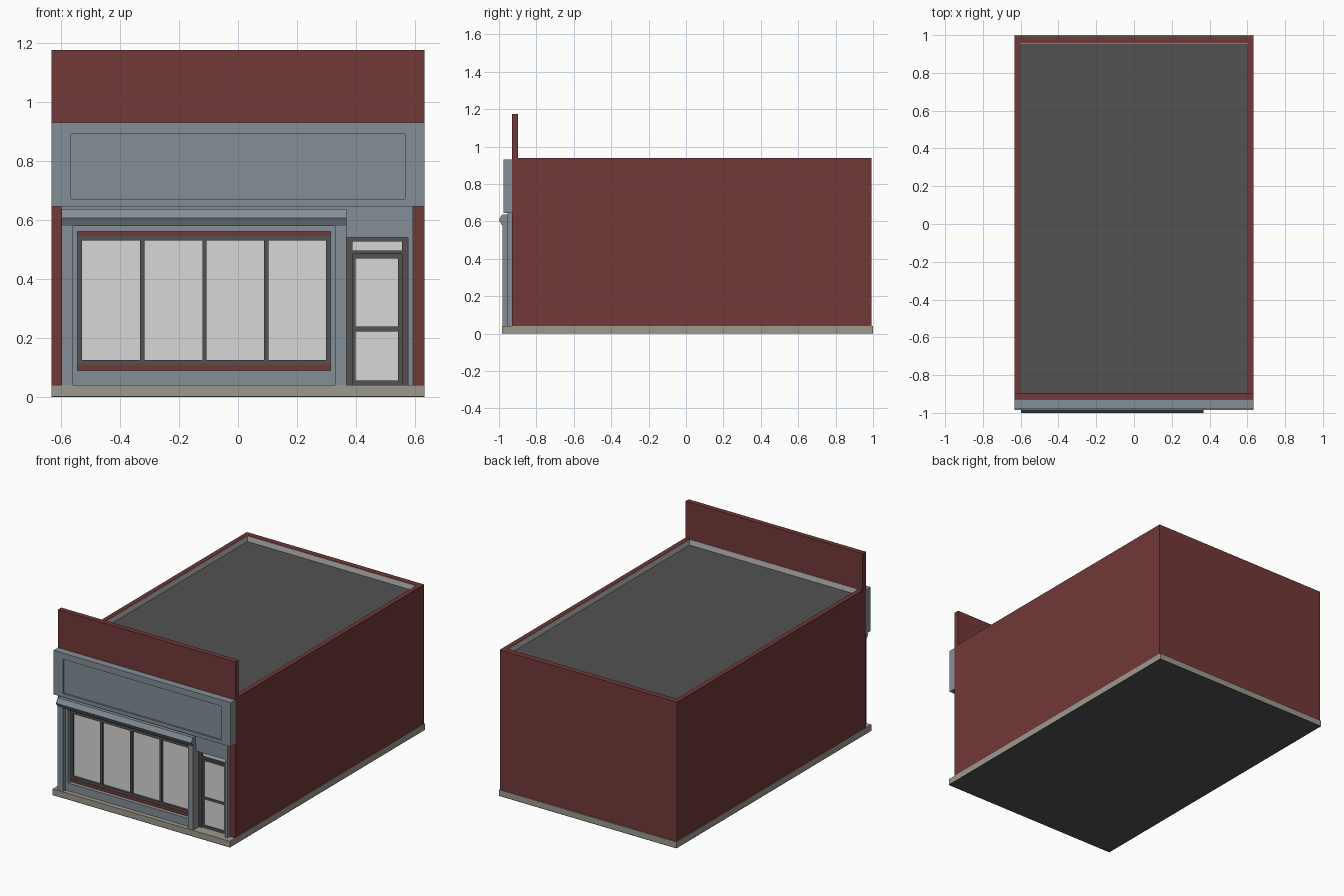
import bpy, bmesh

if "Cube" in bpy.data.objects:
    bpy.data.objects.remove(bpy.data.objects["Cube"])


def material(name, r, g, b):
    lin = [((c / 255 + 0.055) / 1.055) ** 2.4 for c in (r, g, b)]
    m = bpy.data.materials.new(name)
    m.diffuse_color = (*lin, 1)
    m.use_nodes = True
    m.node_tree.nodes["Principled BSDF"].inputs["Base Color"].default_value = m.diffuse_color
    return m


RED = material("brick_red", 114, 56, 56)
SLATE = material("slate_grey_paint", 133, 143, 151)
DARK = material("dark_grey", 82, 82, 82)
GLASS = material("pale_glass", 215, 215, 215)
STONE = material("beige_stone", 156, 152, 142)
LINING = material("light_grey", 195, 192, 192)


def finish(name, bm, mat):
    bmesh.ops.recalc_face_normals(bm, faces=bm.faces)
    me = bpy.data.meshes.new(name)
    bm.to_mesh(me)
    bm.free()
    me.materials.append(mat)
    ob = bpy.data.objects.new(name, me)
    bpy.context.collection.objects.link(ob)
    return ob


def box(name, x, y, z, mat):
    """Box from (min, max) ranges."""
    bm = bmesh.new()
    bmesh.ops.create_cube(bm, size=1)
    for v in bm.verts:
        for i, r in enumerate((x, y, z)):
            v.co[i] = r[0] if v.co[i] < 0 else r[1]
    return finish(name, bm, mat)


def panel(name, x, y, z, holes, mat):
    """Upright panel with rectangular holes given as (x0, x1, z0, z1)."""
    xs = sorted({*x, *(h[i] for h in holes for i in (0, 1))})
    zs = sorted({*z, *(h[i] for h in holes for i in (2, 3))})
    bm = bmesh.new()
    for x0, x1 in zip(xs, xs[1:]):
        for z0, z1 in zip(zs, zs[1:]):
            cx, cz = (x0 + x1) / 2, (z0 + z1) / 2
            if any(h[0] < cx < h[1] and h[2] < cz < h[3] for h in holes):
                continue
            bm.faces.new([bm.verts.new((a, y[0], c)) for a, c in
                          ((x0, z0), (x1, z0), (x1, z1), (x0, z1))])
    bmesh.ops.remove_doubles(bm, verts=bm.verts, dist=1e-5)
    ext = bmesh.ops.extrude_face_region(bm, geom=bm.faces[:], use_keep_orig=True)
    for v in ext["geom"]:
        if isinstance(v, bmesh.types.BMVert):
            v.co.y = y[1]
    return finish(name, bm, mat)


W = 0.632            # half width
FLOOR = 0.04
WALL_TOP = 0.94
ROOF = 0.902

# Foundation
box("foundation", (-W, W), (-0.985, 1.0), (0.004, FLOOR), STONE)
box("foundation_underside", (-W, W), (-0.985, 1.0), (0, 0.004), DARK)

# Side and rear walls, flat roof, pale parapet lining
for side, s in (("left", -1), ("right", 1)):
    box(side + "_wall", sorted((s * 0.603, s * W)), (-0.9, 0.993),
        (FLOOR, WALL_TOP), RED)
    box(side + "_parapet_lining", sorted((s * 0.6, s * 0.603)),
        (-0.895, 0.957), (ROOF - 0.01, WALL_TOP - 0.002), LINING)
box("rear_wall", (-0.603, 0.603), (0.957, 0.993), (FLOOR, WALL_TOP), RED)
box("rear_parapet_lining", (-0.6, 0.6), (0.954, 0.957),
    (ROOF - 0.01, WALL_TOP - 0.002), LINING)
box("front_parapet_lining", (-0.6, 0.6), (-0.897, -0.894),
    (ROOF - 0.01, WALL_TOP - 0.002), LINING)
box("roof", (-0.603, 0.603), (-0.897, 0.957), (ROOF - 0.03, ROOF), DARK)

# Front wall rising to the tall parapet
DOOR = (0.368, 0.572, FLOOR, 0.54)
WIN = (-0.543, 0.313, 0.11, 0.545)
panel("front_wall", (-W, W), (-0.93, -0.897), (FLOOR, 1.175), [WIN, DOOR], RED)

# Painted shopfront surround and pilasters
panel("shopfront_surround", (-0.6, 0.593), (-0.955, -0.93), (FLOOR, 0.646),
      [(-0.543, 0.313, 0.09, 0.56), (0.368, 0.575, FLOOR, 0.54)], SLATE)
for side, x in (("left", (-0.598, -0.56)), ("right", (0.33, 0.368))):
    box(side + "_pilaster", x, (-0.982, -0.955), (FLOOR, 0.59), SLATE)

# Cornice: profile in (y, z) swept across the window bay
bm = bmesh.new()
profile = [(-0.955, 0.58), (-0.984, 0.58), (-1.0, 0.607), (-0.984, 0.637),
           (-0.955, 0.637)]
face = bm.faces.new([bm.verts.new((-0.598, y, z)) for y, z in profile])
ext = bmesh.ops.extrude_face_region(bm, geom=[face], use_keep_orig=True)
for v in ext["geom"]:
    if isinstance(v, bmesh.types.BMVert):
        v.co.x = 0.367
finish("window_cornice", bm, SLATE)

# Blank sign board with recessed field
panel("sign_board_frame", (-W, W), (-0.977, -0.93), (0.646, 0.93),
      [(-0.565, 0.565, 0.67, 0.89)], SLATE)
box("sign_board_field", (-0.566, 0.566), (-0.966, -0.931), (0.669, 0.891), SLATE)

# Display window: four panes between mullions
bars = [-0.5355, -0.325, -0.1135, 0.096, 0.3055]
panes = [(a + 0.0075, b - 0.0075, 0.126, 0.53) for a, b in zip(bars, bars[1:])]
panel("display_window_frame", WIN[:2], (-0.928, -0.9), WIN[2:], panes, DARK)
box("display_window_glass", WIN[:2], (-0.914, -0.906), WIN[2:], GLASS)

# Door with transom light above
panel("door_frame", DOOR[:2], (-0.925, -0.898), DOOR[2:],
      [(0.387, 0.555, 0.497, 0.526), (0.387, 0.555, FLOOR, 0.485)], DARK)
panel("door", (0.387, 0.555), (-0.917, -0.898), (FLOOR, 0.485),
      [(0.398, 0.542, 0.056, 0.222), (0.398, 0.542, 0.238, 0.469)], DARK)
box("door_glass", (0.375, 0.565), (-0.911, -0.904), (0.045, 0.535), GLASS)
